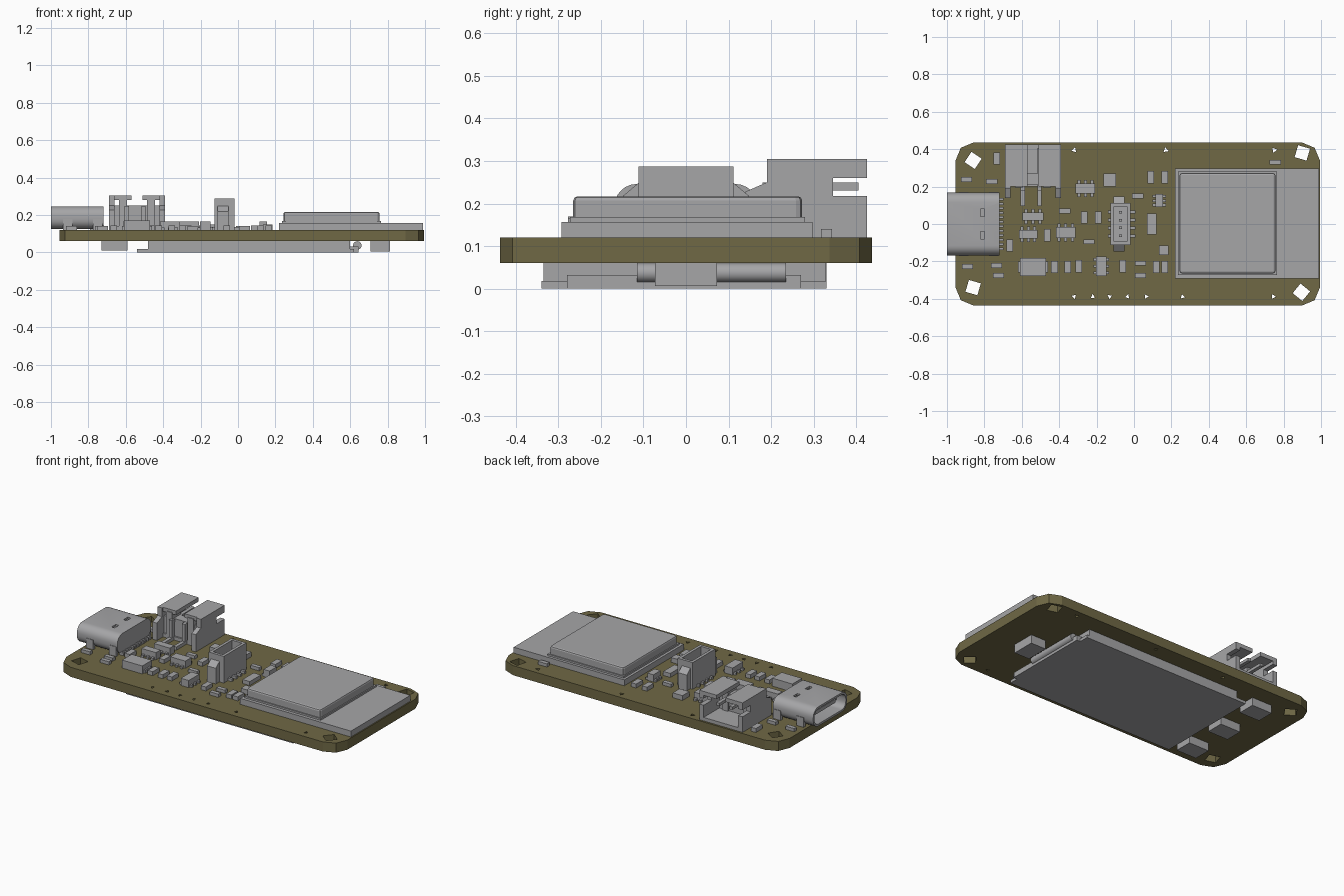
import bpy
import bmesh
import math
from mathutils import Matrix, Vector

old = bpy.data.objects.get("Cube")
if old:
    bpy.data.objects.remove(old, do_unlink=True)


def material(name, colour):
    mat = bpy.data.materials.new(name)
    mat.use_nodes = True
    mat.diffuse_color = (*colour, 1)
    mat.node_tree.nodes["Principled BSDF"].inputs["Base Color"].default_value = (*colour, 1)
    return mat


OLIVE = material("olive_board", (0.16, 0.14, 0.06))
GREY = material("part_grey", (0.38, 0.38, 0.39))
TOP = 0.12  # upper face of the board


def finish(name, bm, mat=GREY, smooth=False):
    bmesh.ops.recalc_face_normals(bm, faces=bm.faces)
    mesh = bpy.data.meshes.new(name)
    bm.to_mesh(mesh)
    bm.free()
    mesh.materials.append(mat)
    obj = bpy.data.objects.new(name, mesh)
    bpy.context.collection.objects.link(obj)
    if smooth:
        bpy.ops.object.select_all(action="DESELECT")
        obj.select_set(True)
        bpy.context.view_layer.objects.active = obj
        bpy.ops.object.shade_smooth_by_angle(angle=math.radians(35))
    return obj


def add_box(bm, x, y, z):
    """Box spanning three (low, high) ranges."""
    low, high = Vector((x[0], y[0], z[0])), Vector((x[1], y[1], z[1]))
    place = Matrix.Translation((low + high) / 2) @ Matrix.Diagonal((*(high - low), 1))
    bmesh.ops.create_cube(bm, size=1, matrix=place)


def box(name, x, y, z, mat=GREY):
    bm = bmesh.new()
    add_box(bm, x, y, z)
    return finish(name, bm, mat)


def block(bm, cx, cy, w, d, height, base=TOP):
    add_box(bm, (cx - w / 2, cx + w / 2), (cy - d / 2, cy + d / 2), (base, base + height))


def bevel_along(bm, axis, offset, segments):
    edges = [e for e in bm.edges
             if abs((e.verts[0].co - e.verts[1].co).normalized()[axis]) > 0.9]
    bmesh.ops.bevel(bm, geom=edges, offset=offset, segments=segments, profile=0.5, affect="EDGES")


def hollow(bm, direction, wall, depth):
    """Sink a pocket into the face that looks along direction."""
    direction = Vector(direction)
    bm.normal_update()
    face = max(bm.faces, key=lambda f: f.normal.dot(direction) + 0.001 * f.calc_area())
    bmesh.ops.inset_region(bm, faces=[face], thickness=wall, use_even_offset=True)
    new = bmesh.ops.extrude_face_region(bm, geom=[face])["geom"]
    bmesh.ops.translate(bm, verts=[g for g in new if isinstance(g, bmesh.types.BMVert)],
                        vec=-direction * depth)
    if face.is_valid:
        bmesh.ops.delete(bm, geom=[face], context="FACES_ONLY")


def prism(bm, outline, x):
    """Extrude a (y, z) outline between two x positions."""
    face = bm.faces.new([bm.verts.new((x[0], y, z)) for y, z in outline])
    new = bmesh.ops.extrude_face_region(bm, geom=[face])["geom"]
    bmesh.ops.translate(bm, verts=[g for g in new if isinstance(g, bmesh.types.BMVert)],
                        vec=(x[1] - x[0], 0, 0))


def cut(obj, cutter):
    cutter.hide_render = True
    mod = obj.modifiers.new("cut", "BOOLEAN")
    mod.operation, mod.solver, mod.object = "DIFFERENCE", "EXACT", cutter
    bpy.context.view_layer.objects.active = obj
    bpy.ops.object.modifier_apply(modifier=mod.name)
    bpy.data.objects.remove(cutter, do_unlink=True)


# Circuit board with clipped corners and drilled holes
bm = bmesh.new()
add_box(bm, (-0.955, 0.995), (-0.437, 0.437), (0.06, TOP))
bevel_along(bm, 2, 0.1, 2)
board = finish("circuit_board", bm, OLIVE)
bm = bmesh.new()


def drill(x, y, radius, sides, turn):
    bmesh.ops.create_cone(bm, cap_ends=True, segments=sides, radius1=radius, radius2=radius, depth=0.3,
                          matrix=Matrix.Translation((x, y, 0.1)) @ Matrix.Rotation(turn, 4, "Z"))


for x, y, turn in ((-0.86, 0.34, 0.2), (0.9, 0.38, 0.5), (-0.86, -0.34, 0.5), (0.895, -0.365, 0.1)):
    drill(x, y, 0.047, 4, turn)
for x in (-0.32, 0.17, 0.75):
    drill(x, 0.395, 0.016, 3, x)
for x in (-0.32, -0.22, -0.13, -0.035, 0.065, 0.26, 0.745):
    drill(x, -0.388, 0.014, 3, x * 9)
cut(board, finish("hole_cutter", bm))

# Radio module: carrier slab and shield can
box("module_base", (0.22, 0.988), (-0.292, 0.297), (TOP, 0.157))
box("shield_rim", (0.236, 0.764), (-0.272, 0.28), (0.157, 0.168))
bm = bmesh.new()
add_box(bm, (0.243, 0.757), (-0.265, 0.273), (0.157, 0.217))
bevel_along(bm, 2, 0.015, 2)
rim = [e for e in bm.edges if all(v.co.z > 0.21 for v in e.verts)]
bmesh.ops.bevel(bm, geom=rim, offset=0.01, segments=2, profile=0.5, affect="EDGES")
finish("shield_can", bm)

# Charging port: hollow rounded shell, tongue, contacts and feet
bm = bmesh.new()
add_box(bm, (-1, -0.72), (-0.168, 0.168), (0.125, 0.246))
bevel_along(bm, 0, 0.052, 6)
hollow(bm, (-1, 0, 0), 0.013, 0.22)
shell = finish("port_shell", bm, smooth=True)
bm = bmesh.new()
for y in (-0.06, 0.06):
    block(bm, -0.81, y, 0.022, 0.042, 0.06, 0.22)
cut(shell, finish("port_slot_cutter", bm))
box("port_tongue", (-0.96, -0.77), (-0.11, 0.11), (0.175, 0.197))
bm = bmesh.new()
for i in range(12):
    block(bm, -0.712, (i - 5.5) * 0.024, 0.03, 0.013, 0.015)
finish("port_contacts", bm)
bm = bmesh.new()
for x in (-0.91, -0.75):
    for y in (-0.162, 0.162):
        block(bm, x, y, 0.05, 0.018, 0.09, 0.09)
finish("port_feet", bm)

# Battery socket: shaped side walls, floor, rear wall, split roof and pins
wall = ((0.14, TOP), (0.14, 0.228), (0.19, 0.25), (0.19, 0.305), (0.425, 0.305), (0.425, 0.26),
        (0.345, 0.26), (0.345, 0.218), (0.425, 0.218), (0.425, TOP))
bm = bmesh.new()
for x in (-0.69, -0.42):
    prism(bm, wall, (x, x + 0.03))
finish("socket_walls", bm)
bm = bmesh.new()
add_box(bm, (-0.66, -0.42), (0.2, 0.425), (TOP, 0.142))
add_box(bm, (-0.66, -0.42), (0.21, 0.27), (0.142, 0.25))
for x in (-0.66, -0.51):
    add_box(bm, (x, x + 0.09), (0.2, 0.425), (0.28, 0.305))
for x in (-0.635, -0.487):
    add_box(bm, (x, x + 0.042), (0.195, 0.28), (TOP, 0.29))
finish("socket_body", bm)
bm = bmesh.new()
for x in (-0.595, -0.505):
    add_box(bm, (x - 0.011, x + 0.011), (0.2, 0.405), (0.231, 0.249))
    add_box(bm, (x - 0.011, x + 0.011), (0.18, 0.205), (TOP, 0.249))
    add_box(bm, (x - 0.011, x + 0.011), (0.095, 0.2), (TOP, 0.14))
finish("socket_pins", bm)

# Upright sensor socket with sloped ears and contacts
bm = bmesh.new()
add_box(bm, (-0.125, -0.02), (-0.112, 0.112), (TOP, 0.287))
hollow(bm, (0, 0, 1), 0.018, 0.13)
finish("sensor_socket", bm)
bm = bmesh.new()
for s in (-1, 1):
    prism(bm, ((s * 0.11, TOP), (s * 0.148, TOP), (s * 0.148, 0.218), (s * 0.11, 0.25)), (-0.11, -0.05))
finish("sensor_socket_ears", bm)
bm = bmesh.new()
for i in range(4):
    y = (i - 1.5) * 0.042
    block(bm, -0.072, y, 0.014, 0.014, 0.13)
    block(bm, -0.01, y, 0.035, 0.016, 0.016)
    block(bm, -0.13, y, 0.02, 0.016, 0.016)
finish("sensor_socket_pins", bm)

# Small chips with leads on two opposite sides
bm = bmesh.new()
for cx, cy, w, d in ((-0.26, 0.19, 0.105, 0.055), (-0.54, 0.04, 0.11, 0.045), (-0.565, -0.055, 0.1, 0.045),
                     (-0.365, -0.045, 0.105, 0.06), (-0.175, -0.225, 0.055, 0.105), (0.135, 0.125, 0.042, 0.07)):
    block(bm, cx, cy, w, d, 0.045)
    for i in (-1, 0, 1):
        if w > d:
            block(bm, cx + i * w / 3, cy, 0.016, d + 0.036, 0.014)
        else:
            block(bm, cx, cy + i * d / 3, w + 0.03, 0.014, 0.014)
finish("chips", bm)

# Resistors and capacitors standing along y, then along x
bm = bmesh.new()
for x, y in ((-0.735, 0.35), (0.09, 0.25), (0.165, 0.25), (-0.265, 0.035), (-0.19, 0.035), (-0.465, -0.06),
             (-0.06, -0.225), (0.12, -0.23), (0.165, -0.23), (-0.295, -0.225), (-0.425, -0.23),
             (-0.355, -0.23), (-0.665, -0.115)):
    block(bm, x, y, 0.035, 0.066, 0.025)
finish("passives_lengthwise", bm)
bm = bmesh.new()
for x, y in ((-0.895, 0.237), (-0.76, 0.227), (-0.89, -0.227), (-0.735, -0.222), (-0.725, -0.275),
             (0.755, 0.33), (-0.37, 0.07), (0.02, 0.15), (-0.24, -0.095), (0.035, -0.21), (0.035, -0.275)):
    block(bm, x, y, 0.06, 0.026, 0.02)
finish("passives_crosswise", bm)

# Larger square packages
bm = bmesh.new()
for x, y, w, d, h in ((-0.13, 0.235, 0.068, 0.068, 0.03), (0.095, 0, 0.05, 0.11, 0.025),
                      (0.16, -0.14, 0.05, 0.05, 0.03), (-0.54, -0.23, 0.14, 0.095, 0.05)):
    block(bm, x, y, w, d, h)
block(bm, -0.54, -0.23, 0.16, 0.06, 0.02)
finish("packages", bm)

# Display on the underside: backlight, glass, lip and folded flex cable
box("display_backlight", (-0.48, 0.6), (-0.335, 0.328), (0.012, 0.06))
box("display_glass", (-0.54, 0.62), (-0.34, 0.33), (0, 0.018))
box("display_end_step", (0.6, 0.645), (-0.28, 0.27), (0, 0.032))
bm = bmesh.new()
bmesh.ops.create_cone(bm, cap_ends=True, segments=24, radius1=0.0225, radius2=0.0225, depth=0.35,
                      matrix=Matrix.Translation((0.638, 0.06, 0.0375)) @ Matrix.Rotation(math.pi / 2, 4, "X"))
finish("flex_fold", bm, smooth=True)

# Push buttons on the underside
bm = bmesh.new()
for y in (-0.275, 0, 0.275):
    block(bm, -0.66, y, 0.14, 0.11, 0.05, 0.01)
block(bm, 0.76, 0, 0.105, 0.145, 0.054, 0.006)
finish("push_buttons", bm)
